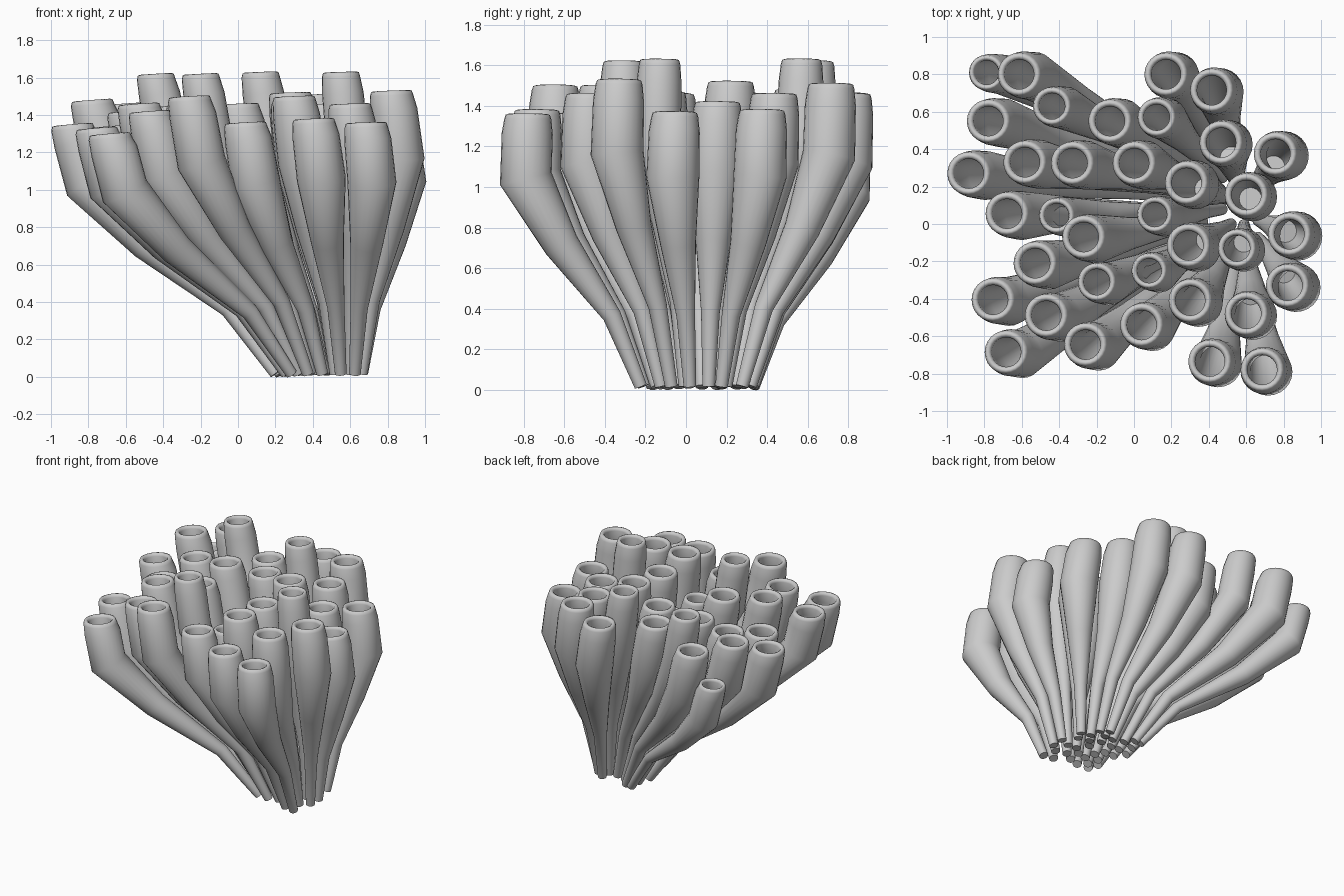
import bpy, bmesh
from math import cos, sin, tau
from mathutils import Vector

if "Cube" in bpy.data.objects:
    bpy.data.objects.remove(bpy.data.objects["Cube"])

SIDES = 24
UP = Vector((0, 0, 1))

# mouth centres of the wide tubes (x, y, height)
WIDE = [
    (-.615, .80, 1.46), (-.78, .55, 1.48), (-.13, .55, 1.45), (.17, .80, 1.46),
    (.415, .715, 1.51), (.465, .435, 1.46), (.755, .375, 1.38), (-.885, .27, 1.35),
    (-.585, .33, 1.42), (-.33, .325, 1.45), (0, .325, 1.46), (.28, .22, 1.52),
    (.60, .155, 1.42), (-.68, .055, 1.34), (-.27, -.07, 1.46), (.29, -.115, 1.47),
    (.83, -.055, 1.37), (-.53, -.21, 1.46), (.82, -.33, 1.53), (-.755, -.405, 1.33),
    (-.47, -.49, 1.42), (.30, -.41, 1.50), (.60, -.48, 1.46), (.04, -.54, 1.36),
    (-.685, -.685, 1.30), (-.26, -.645, 1.50), (.405, -.735, 1.38), (.685, -.78, 1.36),
]
# mouth centres of the slim tubes
SLIM = [
    (-.79, .81, 1.25), (-.44, .63, 1.62), (.12, .57, 1.63), (-.415, .045, 1.24),
    (.11, .05, 1.27), (.55, -.13, 1.63), (-.20, -.31, 1.62), (.08, -.25, 1.27),
]


def ring(bm, centre, normal, radius):
    q = UP.rotation_difference(normal)
    return [bm.verts.new(centre + q @ Vector((radius * cos(tau * i / SIDES),
                                              radius * sin(tau * i / SIDES), 0)))
            for i in range(SIDES)]


def tube(name, x, y, h, k):
    # bent spine from the crowded root to the upright mouth
    pull = 1 - .35 * max(x * y, 0)
    root = Vector((.44 + .27 * x * pull,
                   .05 + .335 * y * pull + (.012 if y > 0 else -.012), .017))
    lean = .055 - .035 * x + (.02 if x > .7 else 0)
    elbow = Vector((x + lean, y - .01, .765 * h))
    mouth = Vector((x, y, h))

    def along(t, z):
        p = root.lerp(elbow, t)
        p.z = z * h
        return p

    spine = [root, along(.25, .268), along(.69, .525), elbow,
             elbow.lerp(mouth, .7), mouth]
    normals = []
    for i in range(6):
        d = Vector((0, 0, 0))
        if i:
            d += (spine[i] - spine[i - 1]).normalized()
        if i < 5:
            d += (spine[i + 1] - spine[i]).normalized()
        normals.append(d.normalized())
    normals[5] = (normals[5] + UP * 2).normalized()

    # outer wall, rounded lip, then inner wall (spine index, radius, drop)
    profile = [(0, .031, 0), (1, .046, 0), (2, .088, 0), (3, .131, 0),
               (4, .126, 0), (5, .116, .025), (5, .109, .004), (5, .097, 0),
               (5, .085, .006), (5, .079, .022), (4, .088, 0), (3, .095, 0),
               (2, .06, 0)]
    bm = bmesh.new()
    rings = [ring(bm, spine[i] - normals[i] * drop, normals[i],
                  r * (1 if i == 0 else k)) for i, r, drop in profile]
    for a, b in zip(rings, rings[1:]):
        for i in range(SIDES):
            j = (i + 1) % SIDES
            bm.faces.new((a[i], a[j], b[j], b[i])).smooth = True
    bm.faces.new(rings[0][::-1])
    bm.faces.new(rings[-1])
    mesh = bpy.data.meshes.new(name)
    bm.to_mesh(mesh)
    bm.free()
    bpy.context.collection.objects.link(bpy.data.objects.new(name, mesh))


for n, p in enumerate(WIDE):
    tube(f"wide_tube_{n + 1:02d}", *p, 1.0)
for n, p in enumerate(SLIM):
    tube(f"slim_tube_{n + 1:02d}", *p, .88 if p[2] > 1.5 else .82)
